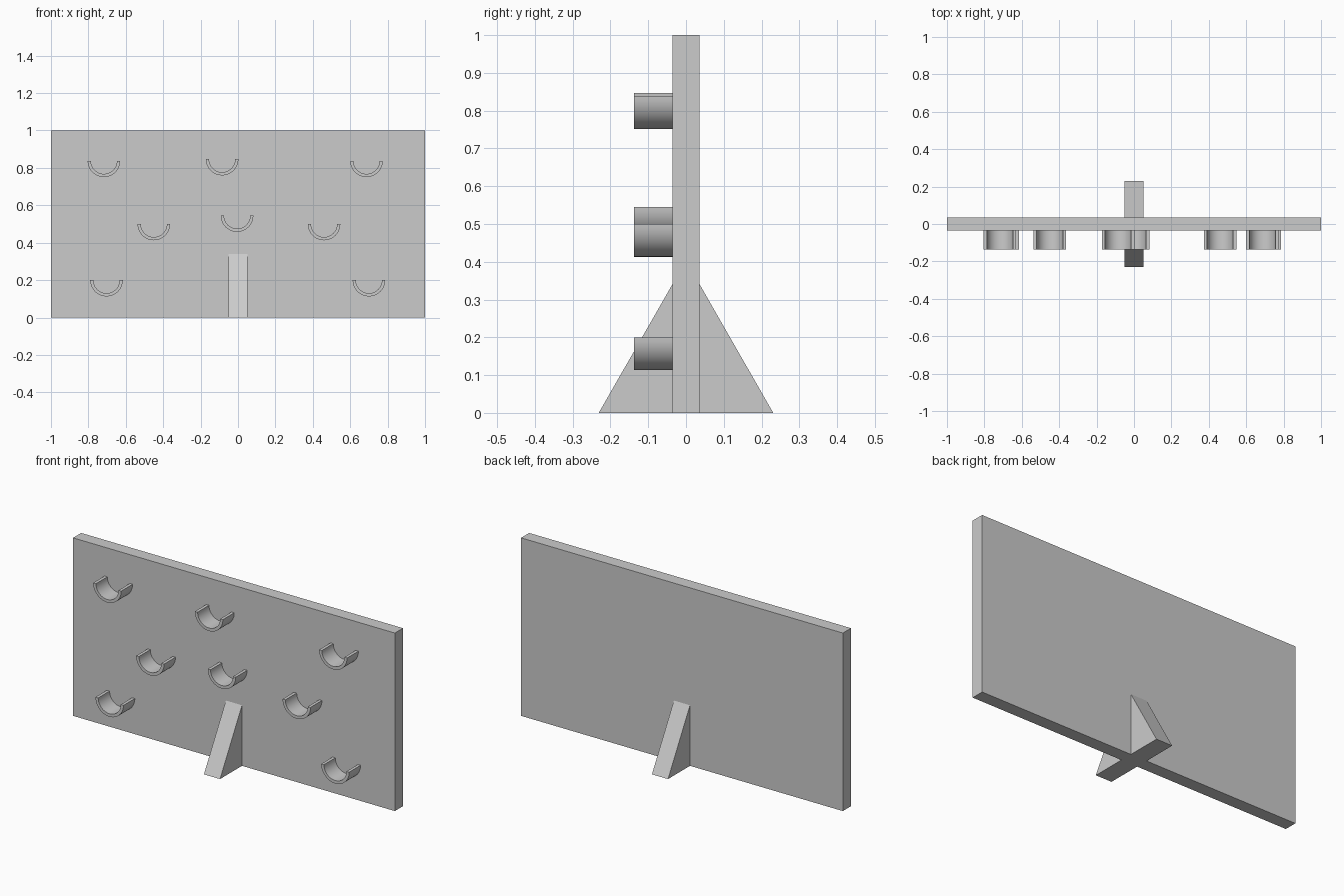
import bpy, bmesh, math
from mathutils import Vector

cube = bpy.data.objects.get("Cube")
if cube:
    bpy.data.objects.remove(cube)

grey = bpy.data.materials.new("plain grey")
grey.use_nodes = True
colour = (0.6, 0.6, 0.6, 1)
grey.diffuse_color = colour
grey.node_tree.nodes["Principled BSDF"].inputs["Base Color"].default_value = colour


def extrude_profile(name, points, offset):
    """Extrude a closed outline of 3D points along offset."""
    bm = bmesh.new()
    face = bm.faces.new([bm.verts.new(p) for p in points])
    result = bmesh.ops.extrude_face_region(bm, geom=[face], use_keep_orig=True)
    verts = [g for g in result["geom"] if isinstance(g, bmesh.types.BMVert)]
    bmesh.ops.translate(bm, verts=verts, vec=Vector(offset))
    bmesh.ops.recalc_face_normals(bm, faces=bm.faces)
    mesh = bpy.data.meshes.new(name)
    bm.to_mesh(mesh)
    bm.free()
    mesh.materials.append(grey)
    obj = bpy.data.objects.new(name, mesh)
    bpy.context.collection.objects.link(obj)
    return obj


HALF_DEPTH = 0.036

# Upright board
extrude_profile("board", [(-1, -HALF_DEPTH, 0), (1, -HALF_DEPTH, 0),
                          (1, -HALF_DEPTH, 1), (-1, -HALF_DEPTH, 1)],
                (0, 2 * HALF_DEPTH, 0))

# Triangular foot passing through the board
extrude_profile("foot", [(-0.05, -0.231, 0), (-0.05, 0.231, 0), (-0.05, 0, 0.403)],
                (0.1, 0, 0))

# Half-ring cradles on the front: centre x and rim height
cradles = [(-0.717, 0.838), (-0.085, 0.847), (0.687, 0.838),
           (-0.45, 0.5), (-0.005, 0.545), (0.46, 0.5),
           (-0.703, 0.2), (0.7, 0.2)]
STEPS = 24


def arc(radius, x, z):
    return [(x + radius * math.cos(math.pi * (1 + i / STEPS)), -0.137,
             z + radius * math.sin(math.pi * (1 + i / STEPS)))
            for i in range(STEPS + 1)]


for n, (x, z) in enumerate(cradles, 1):
    outline = arc(0.087, x, z) + arc(0.07, x, z)[::-1]
    cradle = extrude_profile(f"cradle_{n}", outline, (0, 0.137 - HALF_DEPTH, 0))
    bpy.ops.object.select_all(action="DESELECT")
    cradle.select_set(True)
    bpy.context.view_layer.objects.active = cradle
    bpy.ops.object.shade_smooth_by_angle(angle=math.radians(30))
